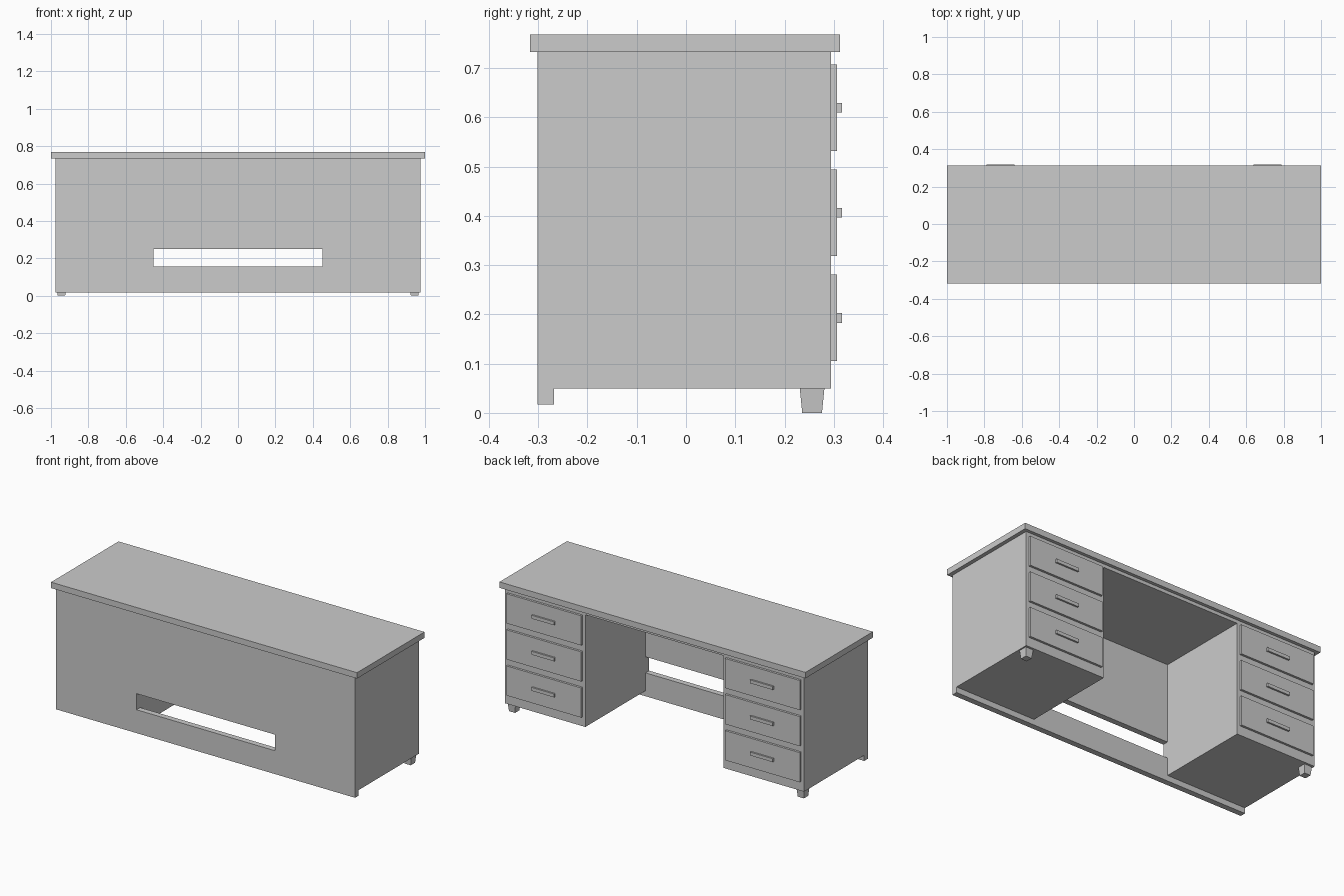
import bpy, bmesh

if "Cube" in bpy.data.objects:
    bpy.data.objects.remove(bpy.data.objects["Cube"])

def make_object(name, bm):
    bmesh.ops.recalc_face_normals(bm, faces=bm.faces)
    mesh = bpy.data.meshes.new(name)
    bm.to_mesh(mesh)
    bm.free()
    ob = bpy.data.objects.new(name, mesh)
    bpy.context.collection.objects.link(ob)
    return ob

def box(name, x, y, z, taper=1.0):
    """Box from (min, max) ranges; taper scales the bottom face."""
    bm = bmesh.new()
    bmesh.ops.create_cube(bm, size=1)
    for v in bm.verts:
        s = taper if v.co.z < 0 else 1.0
        v.co = [(r[0] + r[1]) / 2 + c * k * (r[1] - r[0])
                for r, c, k in zip((x, y, z), v.co, (s, s, 1))]
    return make_object(name, bm)

BACK, INNER, FACE = -0.302, -0.268, 0.294
UNDER, TOP = 0.733, 0.768
KNEE, SIDE = 0.452, 0.977

# Desktop and thin rail board above the knee space
box("desktop", (-1, 1), (-0.317, 0.313), (UNDER, TOP))
box("knee_space_rail", (-KNEE, KNEE), (INNER, FACE), (0.713, UNDER))

# Modesty panel: slotted sheet extruded to its thickness
bm = bmesh.new()
def ring(hw, z0, z1):
    return [bm.verts.new((x, BACK, z)) for x, z in
            ((-hw, z0), (hw, z0), (hw, z1), (-hw, z1))]
outer, inner = ring(SIDE, 0.017, UNDER), ring(KNEE, 0.155, 0.25)
for i in range(4):
    j = (i + 1) % 4
    bm.faces.new((outer[i], outer[j], inner[j], inner[i]))
ext = bmesh.ops.extrude_face_region(bm, geom=bm.faces[:], use_keep_orig=True)
for v in ext["geom"]:
    if isinstance(v, bmesh.types.BMVert):
        v.co.y = INNER
make_object("modesty_panel", bm)

# Two drawer pedestals
for label, s in (("left", -1), ("right", 1)):
    def span(a, b):
        return tuple(sorted((s * a, s * b)))
    box(f"{label}_pedestal", span(KNEE, SIDE), (INNER, FACE), (0.05, UNDER))
    box(f"{label}_foot", span(0.919, 0.969), (0.231, 0.281), (0, 0.05), 0.8)
    for n in range(3):
        zc = 0.193 + n * 0.2132
        box(f"{label}_drawer_front_{n + 1}", span(0.47, 0.959),
            (FACE, 0.307), (zc - 0.0875, zc + 0.0875))
        box(f"{label}_drawer_handle_{n + 1}", span(0.64, 0.789),
            (0.307, 0.317), (zc - 0.01, zc + 0.01))
